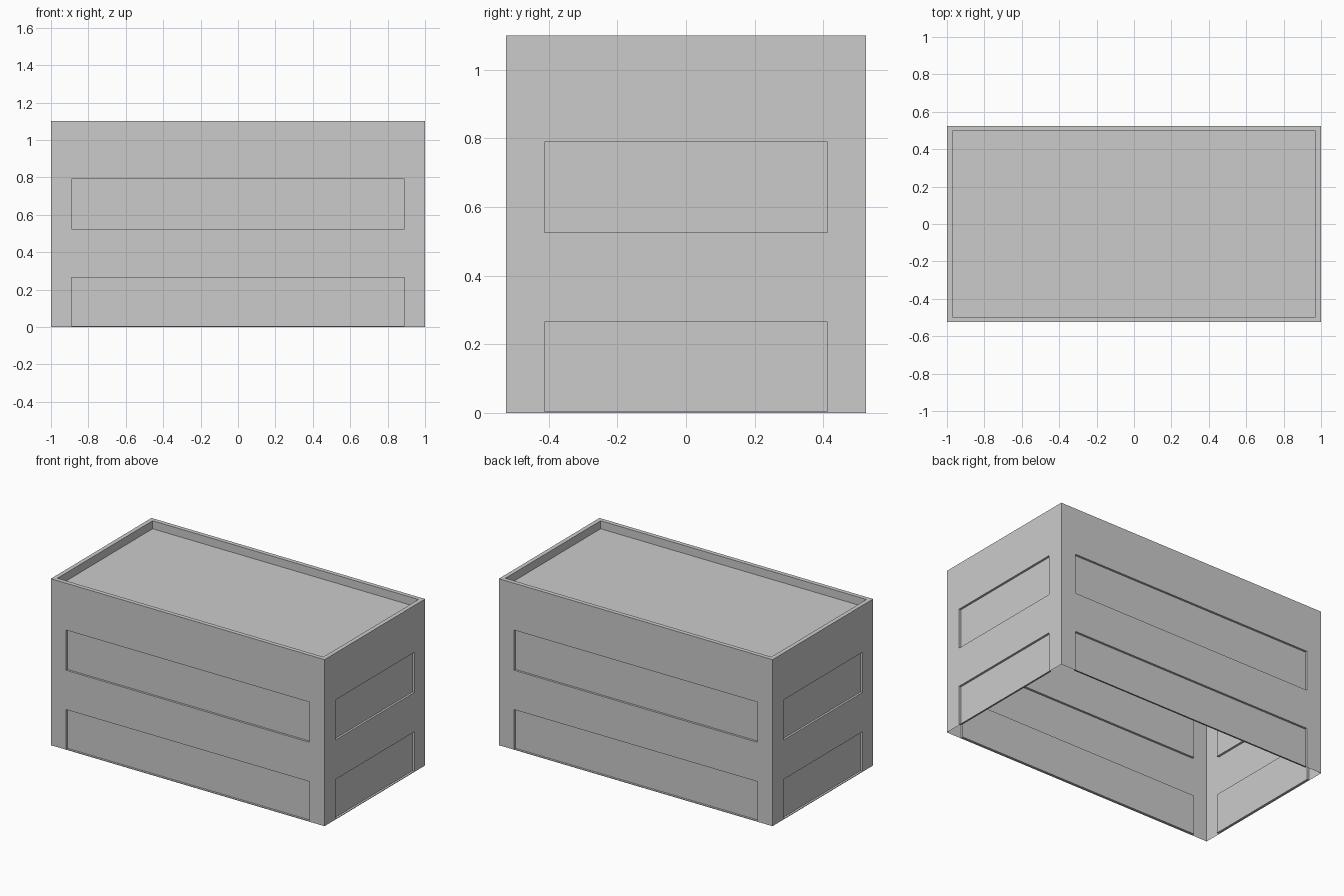
import bpy, bmesh
from mathutils import Vector

if "Cube" in bpy.data.objects:
    bpy.data.objects.remove(bpy.data.objects["Cube"])

L, W, H = 1.0, 0.525, 1.10          # half length, half width, height
PX, PY = 0.89, 0.413                # panel half widths on long / short walls
ROWS = [(0.004, 0.265), (0.525, 0.79)]  # panel bottom and top heights
RIM, DROP, DEPTH = 0.04, 0.053, 0.014

bm = bmesh.new()

# Open-bottomed box
bmesh.ops.create_cube(bm, size=2)
for v in bm.verts:
    v.co = Vector((v.co.x * L, v.co.y * W, (v.co.z + 1) * H / 2))
bm.normal_update()
bottom = [f for f in bm.faces if f.normal.z < -0.5]
bmesh.ops.delete(bm, geom=bottom, context='FACES_ONLY')

# Sunken roof with a raised rim
roof = [f for f in bm.faces if f.normal.z > 0.5]
bmesh.ops.inset_region(bm, faces=roof, thickness=RIM, use_boundary=True)
lowered = bmesh.ops.extrude_discrete_faces(bm, faces=roof)['faces']
for v in lowered[0].verts:
    v.co.z -= DROP


def outer_walls(axis):
    """Outer wall faces whose normal lies along the given axis."""
    bm.normal_update()
    limit = (L, W)[axis]
    return [f for f in bm.faces if abs(f.normal[axis]) > 0.5
            and abs(abs(f.calc_center_median()[axis]) - limit) < 1e-4]


def cut(faces, point, normal):
    geom = set(faces)
    for f in faces:
        geom.update(f.edges)
        geom.update(f.verts)
    bmesh.ops.bisect_plane(bm, geom=list(geom), dist=1e-6,
                           plane_co=point, plane_no=normal)


# Score the walls along the panel outlines
for z in [z for row in ROWS for z in row]:
    cut(outer_walls(0) + outer_walls(1), (0, 0, z), (0, 0, 1))
for s in (-1, 1):
    cut(outer_walls(1), (s * PX, 0, 0), (1, 0, 0))
    cut(outer_walls(0), (0, s * PY, 0), (0, 1, 0))

# Push the panels inwards
for axis, half in ((0, PY), (1, PX)):
    panels = []
    for f in outer_walls(axis):
        c = f.calc_center_median()
        if abs(c[1 - axis]) < half and any(a < c.z < b for a, b in ROWS):
            panels.append(f)
    for f in bmesh.ops.extrude_discrete_faces(bm, faces=panels)['faces']:
        side = 1 if f.calc_center_median()[axis] > 0 else -1
        for v in f.verts:
            v.co[axis] -= side * DEPTH

bm.normal_update()
mesh = bpy.data.meshes.new("building_shell")
bm.to_mesh(mesh)
bm.free()
bpy.context.collection.objects.link(bpy.data.objects.new("building_shell", mesh))
